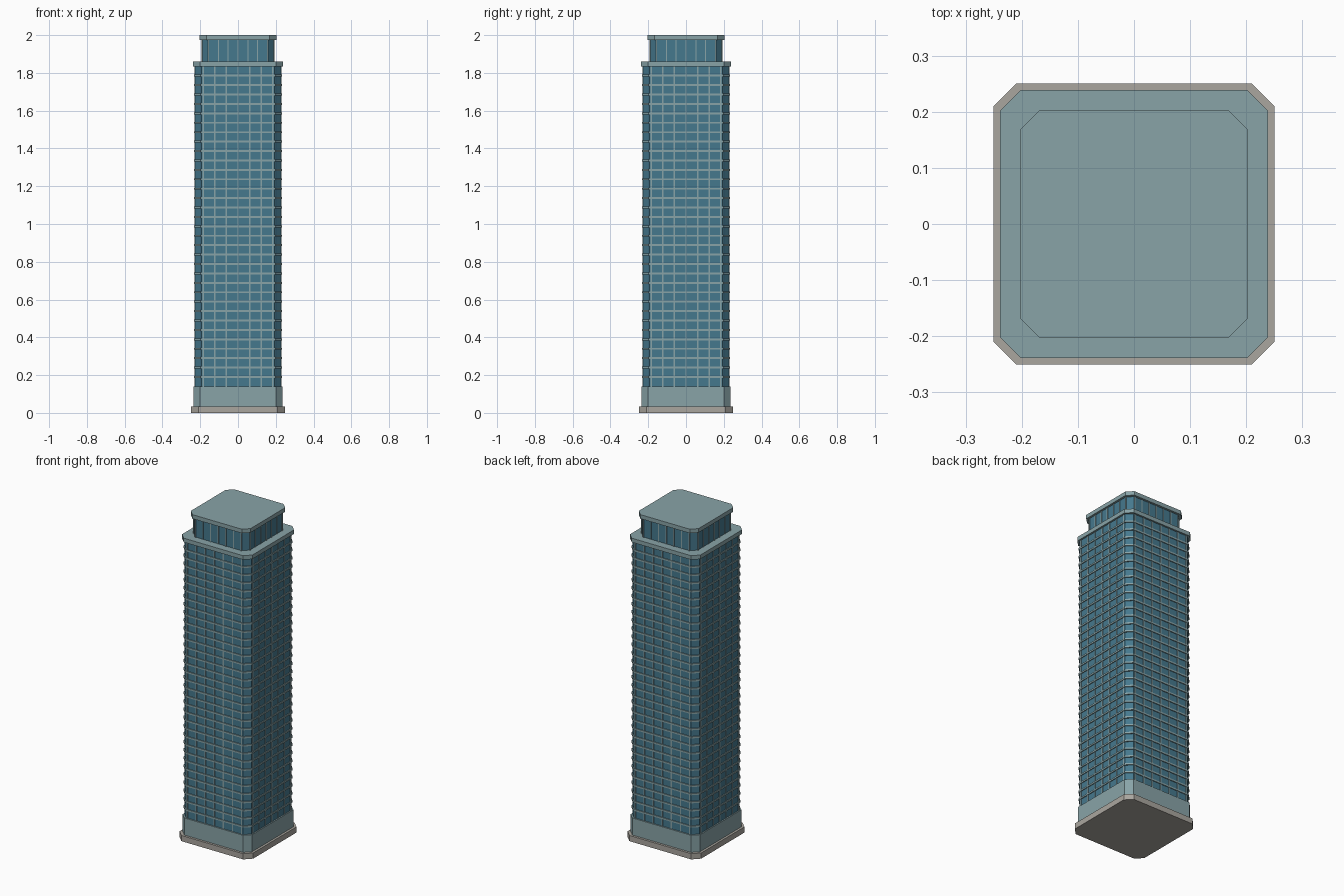
import bpy
import bmesh
from math import pi
from mathutils import Matrix, Vector

if "Cube" in bpy.data.objects:
    bpy.data.objects.remove(bpy.data.objects["Cube"], do_unlink=True)


def material(name, r, g, b):
    m = bpy.data.materials.new(name)
    m.use_nodes = True
    m.diffuse_color = (r, g, b, 1)
    m.node_tree.nodes["Principled BSDF"].inputs["Base Color"].default_value = (r, g, b, 1)
    return m


GLASS = material("blue glass", 0.06, 0.19, 0.27)
TRIM = material("grey green trim", 0.25, 0.37, 0.39)
STONE = material("warm grey stone", 0.40, 0.38, 0.345)


def finish(name, bm, mat):
    bmesh.ops.recalc_face_normals(bm, faces=bm.faces)
    mesh = bpy.data.meshes.new(name)
    bm.to_mesh(mesh)
    bm.free()
    mesh.materials.append(mat)
    obj = bpy.data.objects.new(name, mesh)
    bpy.context.collection.objects.link(obj)
    return obj


def add_slab(bm, half, cut, z0, z1):
    """Square prism with chamfered corners."""
    flat = half - cut
    ring = []
    for k in range(4):
        turn = Matrix.Rotation(k * pi / 2, 3, "Z")
        ring += [turn @ Vector((half, -flat, z0)), turn @ Vector((half, flat, z0))]
    face = bm.faces.new([bm.verts.new(p) for p in ring])
    ext = bmesh.ops.extrude_face_region(bm, geom=[face])
    top = [v for v in ext["geom"] if isinstance(v, bmesh.types.BMVert)]
    bmesh.ops.translate(bm, verts=top, vec=(0, 0, z1 - z0))


def slab(name, half, cut, z0, z1, mat):
    bm = bmesh.new()
    add_slab(bm, half, cut, z0, z1)
    return finish(name, bm, mat)


def fins(name, half, spacing, count, width, depth, z0, z1, mat):
    """Upright bars repeated along all four sides."""
    bm = bmesh.new()
    for side in range(4):
        turn = Matrix.Rotation(side * pi / 2, 4, "Z")
        for i in range(-count, count + 1):
            place = Matrix.Translation((i * spacing, -half, (z0 + z1) / 2))
            size = Matrix.Diagonal((width, depth * 2, z1 - z0, 1))
            bmesh.ops.create_cube(bm, size=1, matrix=turn @ place @ size)
    return finish(name, bm, mat)


# Base
slab("plinth", 0.25, 0.04, 0, 0.035, STONE)
slab("lobby_base", 0.236, 0.036, 0.035, 0.14, TRIM)

# Glass shaft with floor bands and mullions
BOTTOM, TOP, FLOORS = 0.14, 1.835, 34
slab("glass_shaft", 0.228, 0.034, BOTTOM, TOP, GLASS)
bands = bmesh.new()
pitch = (TOP - BOTTOM) / FLOORS
for i in range(1, FLOORS):
    z = BOTTOM + i * pitch
    add_slab(bands, 0.233, 0.035, z - 0.005, z + 0.005)
finish("floor_bands", bands, TRIM)
fins("shaft_mullions", 0.228, 0.0615, 3, 0.007, 0.003, BOTTOM, TOP, TRIM)
slab("cornice", 0.239, 0.037, TOP, 1.86, TRIM)

# Crown and roof cap
slab("crown_glass", 0.19, 0.033, 1.86, 1.975, GLASS)
fins("crown_fins", 0.19, 0.052, 3, 0.006, 0.004, 1.86, 1.975, TRIM)
slab("roof_cap", 0.203, 0.035, 1.975, 2.0, TRIM)
